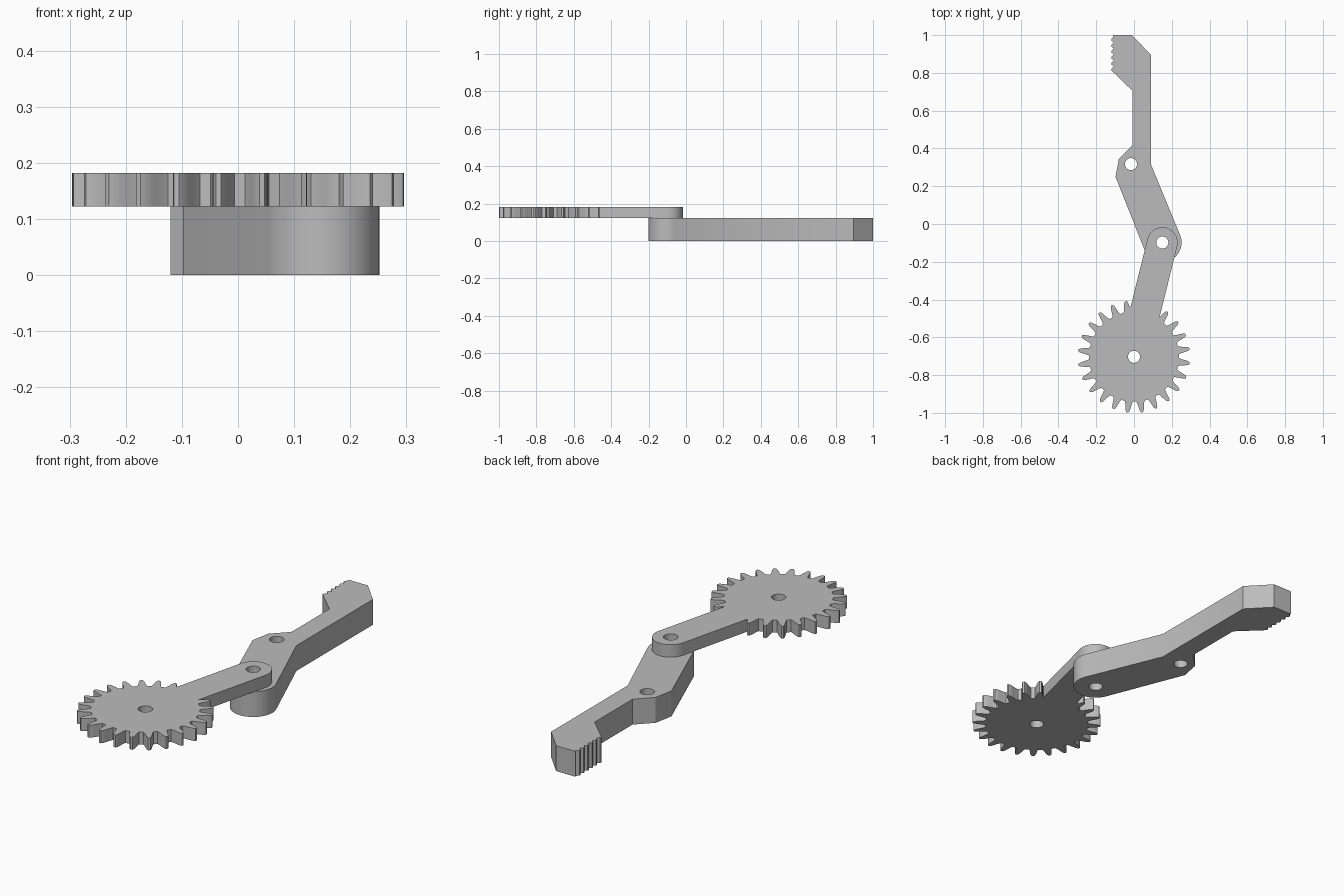
import bpy, bmesh
from math import sin, cos, pi, radians, sqrt, atan2
from mathutils import Vector

cube = bpy.data.objects.get("Cube")
if cube:
    bpy.data.objects.remove(cube, do_unlink=True)

grey = bpy.data.materials.new("plain_grey")
grey.use_nodes = True
colour = (0.5, 0.5, 0.5, 1)
grey.diffuse_color = colour
grey.node_tree.nodes["Principled BSDF"].inputs["Base Color"].default_value = colour


def arc(centre, radius, start, end, steps):
    """Points along an arc, angles in radians."""
    angles = [start + (end - start) * i / steps for i in range(steps + 1)]
    return [centre + radius * Vector((cos(a), sin(a))) for a in angles]


def plate(name, outline, holes, bottom, top):
    """Extruded flat outline with round through-holes."""
    bm = bmesh.new()
    loops = [outline] + [arc(c, 0.032, 0, 2 * pi, 32)[:-1] for c in holes]
    for loop in loops:
        verts = [bm.verts.new((p.x, p.y, bottom)) for p in loop]
        for a, b in zip(verts, verts[1:] + verts[:1]):
            bm.edges.new((a, b))
    bmesh.ops.triangle_fill(bm, edges=bm.edges[:], use_beauty=True, normal=(0, 0, 1))
    raised = bmesh.ops.extrude_face_region(bm, geom=bm.faces[:])["geom"]
    bmesh.ops.translate(bm, vec=(0, 0, top - bottom),
                        verts=[v for v in raised if isinstance(v, bmesh.types.BMVert)])
    bmesh.ops.recalc_face_normals(bm, faces=bm.faces[:])
    mesh = bpy.data.meshes.new(name)
    bm.to_mesh(mesh)
    bm.free()
    mesh.materials.append(grey)
    obj = bpy.data.objects.new(name, mesh)
    bpy.context.collection.objects.link(obj)
    bpy.ops.object.select_all(action="DESELECT")
    obj.select_set(True)
    bpy.context.view_layer.objects.active = obj
    bpy.ops.object.shade_smooth_by_angle(angle=radians(30))
    return obj


pivot = Vector((0.15, -0.098))
hub = Vector((0, -0.703))
finger_hole = Vector((-0.016, 0.317))

# Gripper finger: bent bar with a rounded pivot end and a serrated tip
right_side = [(-0.01, 1), (0.09, 0.895), (0.09, 0.315)]
left_side = [(-0.098, 0.25), (-0.08, 0.345), (-0.008, 0.417), (-0.008, 0.705)]
finger = [Vector(p) for p in right_side]
finger += arc(pivot, 0.102, radians(22), radians(-158), 24)
finger += [Vector(p) for p in left_side]
teeth, low = 6, 0.81
pitch = (1 - low) / teeth
for i in range(teeth):
    y = low + i * pitch
    finger += [Vector((-0.12, y + 0.1 * pitch)), Vector((-0.12, y + 0.4 * pitch)),
               Vector((-0.107, y + 0.75 * pitch))]
finger.append(Vector((-0.112, 1)))
plate("gripper_finger", finger, [pivot, finger_hole], 0, 0.122)

# Gear with a crank arm: tooth outline, interrupted where the arm leaves the wheel
along = (pivot - hub).normalized()
side = Vector((-along.y, along.x))
arm_angle = atan2(along.y, along.x)
half_width = 0.081
tooth_profile = [(-5.2, 0.238), (-4, 0.25), (-3, 0.27), (-2, 0.288), (-0.9, 0.297)]
tooth_profile += [(-a, r) for a, r in reversed(tooth_profile)]
count, phase = 24, radians(8.3)

rim = []
for i in range(count):
    for offset, r in tooth_profile:
        a = phase + 2 * pi * i / count + radians(offset)
        turn = (a - arm_angle) % (2 * pi)
        p = hub + r * Vector((cos(a), sin(a)))
        in_arm = (p - hub).dot(along) > 0 and abs((p - hub).dot(side)) < half_width
        if not in_arm:
            rim.append((turn, p))
rim.sort(key=lambda item: item[0])


def arm_root(r, sign):
    return hub + along * sqrt(r * r - half_width ** 2) + side * half_width * sign


outline = [p for turn, p in rim]
outline.append(arm_root(0.25, -1))
outline += arc(pivot, half_width, arm_angle - pi / 2, arm_angle + pi / 2, 24)
outline.append(arm_root(0.266, 1))
plate("gear_and_crank_arm", outline, [pivot, hub], 0.122, 0.182)
